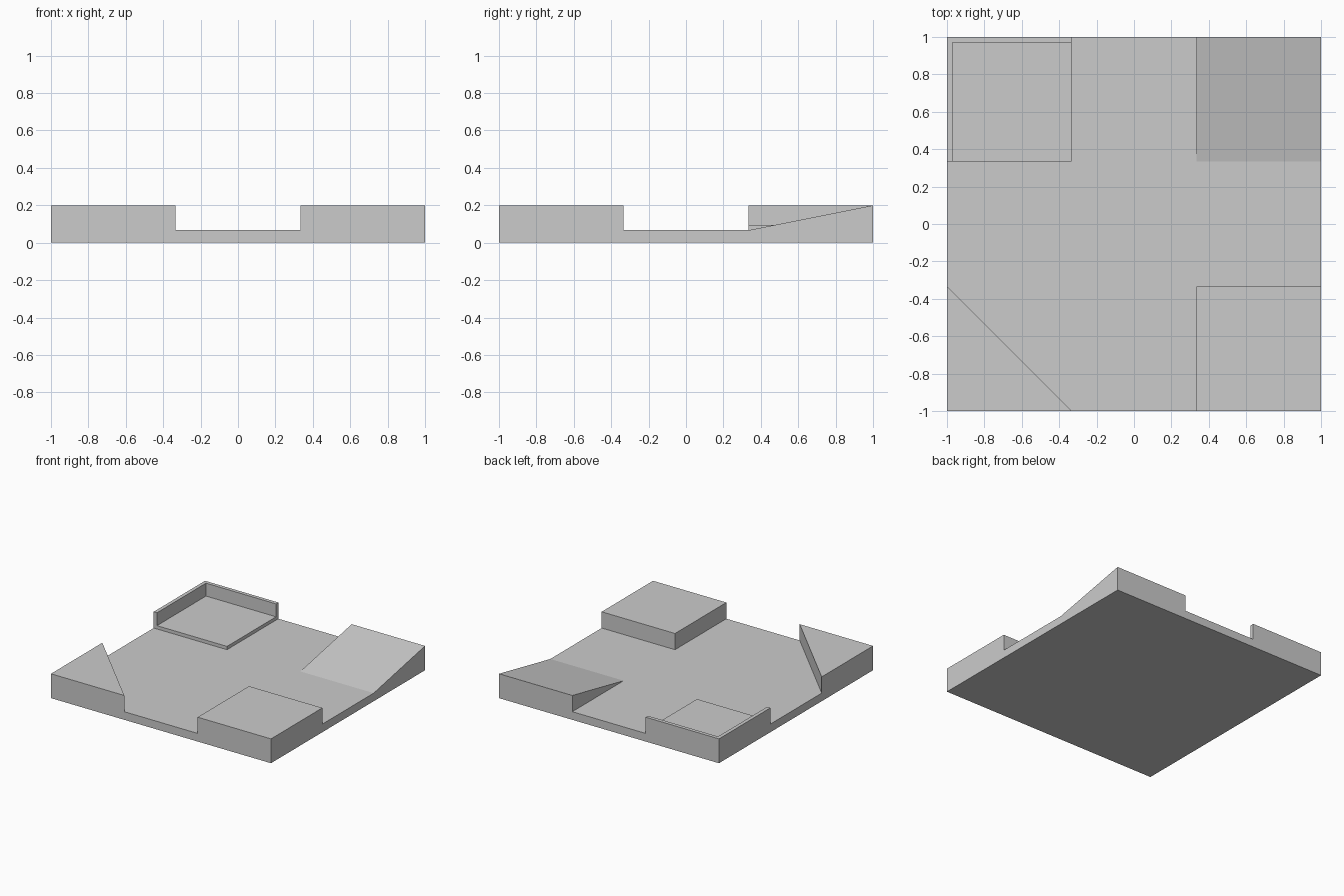
import bpy, bmesh

if "Cube" in bpy.data.objects:
    bpy.data.objects.remove(bpy.data.objects["Cube"])

T = 1 / 3          # edge of the corner tiles
BASE = 1 / 15      # plate thickness
TOP = 0.2          # full height
FLOOR = 0.094      # tray floor height
RIM = 0.97         # inner side of the tray rim


def prism(name, outline, tops, bottoms, cap=None, closed=False):
    """Walls around a counter-clockwise outline plus a cap.
    tops: height per point, bottoms: lower height per wall (equal = no wall)."""
    n = len(outline)
    tops = tops if isinstance(tops, list) else [tops] * n
    bottoms = bottoms if isinstance(bottoms, list) else [bottoms] * n
    bm = bmesh.new()

    def face(points):
        pts = [p for i, p in enumerate(points) if p != points[i - 1]]
        if len(pts) > 2:
            bm.faces.new([bm.verts.new(p) for p in pts])

    for i in range(n):
        j = (i + 1) % n
        a, b, low = outline[i], outline[j], bottoms[i]
        face([(*a, low), (*b, low), (*b, tops[j]), (*a, tops[i])])
    if cap:
        face([(*p, tops[0]) for p in cap])
    else:
        face([(*p, z) for p, z in zip(outline, tops)])
    if closed:
        face([(*p, bottoms[0]) for p in reversed(outline)])
    bmesh.ops.remove_doubles(bm, verts=bm.verts, dist=1e-5)
    mesh = bpy.data.meshes.new(name)
    bm.to_mesh(mesh)
    bm.free()
    obj = bpy.data.objects.new(name, mesh)
    bpy.context.collection.objects.link(obj)
    return obj


def rect(x0, y0, x1, y1):
    return [(x0, y0), (x1, y0), (x1, y1), (x0, y1)]


# Base plate, its top open under the corner pieces
cross = [(-T, -1), (T, -1), (T, -T), (1, -T), (1, T), (T, T),
         (T, 1), (-T, 1), (-T, T), (-1, T), (-1, -T)]
prism("base_plate", rect(-1, -1, 1, 1), BASE, 0, cap=cross, closed=True)

# Front right block
prism("corner_block", rect(T, -1, 1, -T), TOP, BASE)

# Front left triangular wedge
prism("corner_triangle", [(-1, -1), (-T, -1), (-1, -T)], TOP, BASE)

# Back right ramp
prism("corner_ramp", rect(T, T, 1, 1), [BASE, BASE, TOP, TOP], BASE)

# Back left tray: raised floor and L-shaped rim
prism("tray_floor", rect(-RIM, T, -T, RIM), FLOOR, [BASE, BASE, FLOOR, FLOOR])
prism("tray_rim", [(-1, T), (-RIM, T), (-RIM, RIM), (-T, RIM), (-T, 1), (-1, 1)],
      TOP, [BASE, FLOOR, FLOOR, BASE, BASE, BASE])
